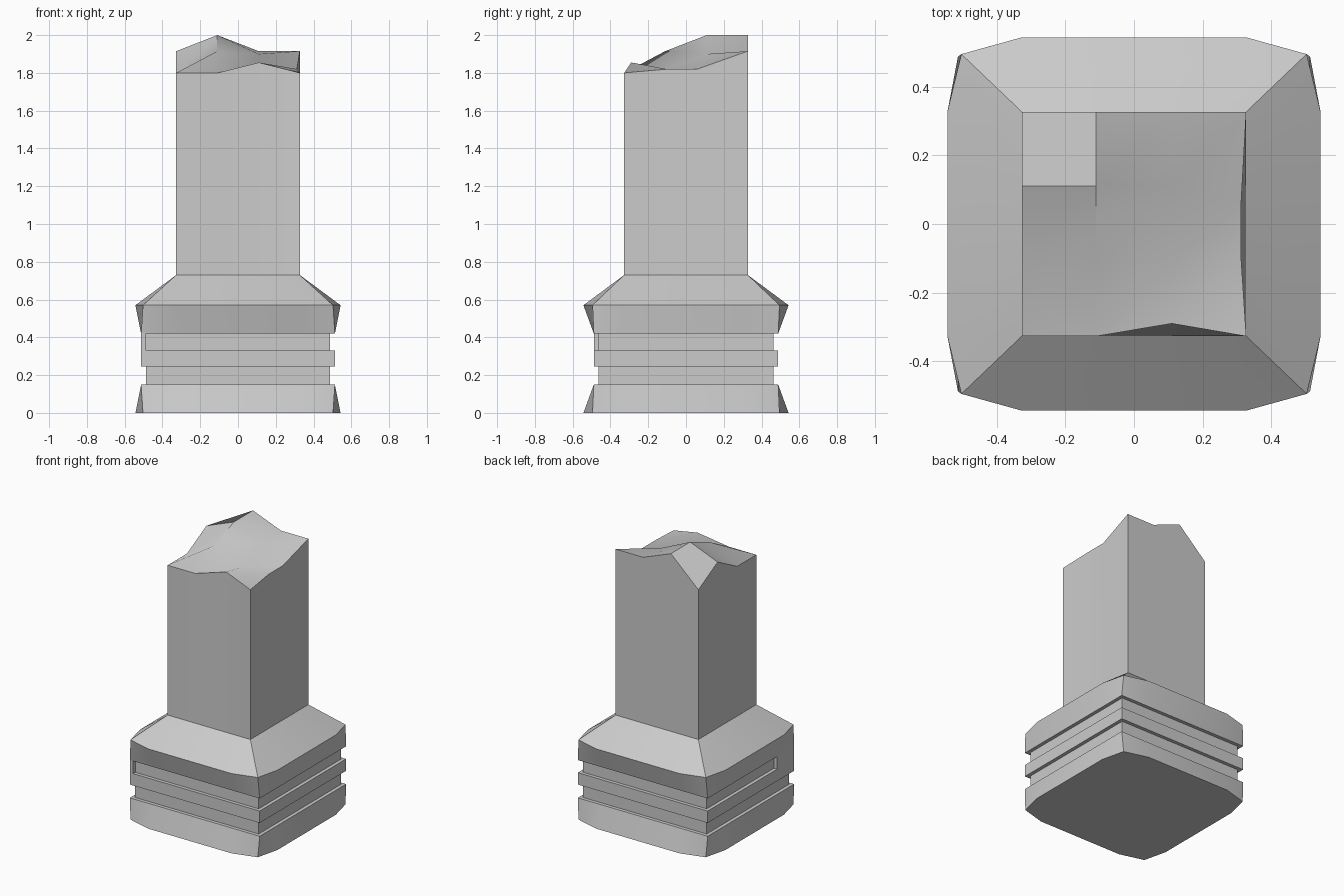
import bpy, bmesh

if "Cube" in bpy.data.objects:
    bpy.data.objects.remove(bpy.data.objects["Cube"])

S = 0.327          # half width of the shaft
T = 0.11           # inner grid line of the shaft


def ring(cx, cy, mx, my, t, z):
    """12-point outline: corners (cx, cy), side points pushed out to mx / my."""
    return [(-cx, -cy, z), (-t, -my, z), (t, -my, z),
            (cx, -cy, z), (mx, -t, z), (mx, t, z),
            (cx, cy, z), (t, my, z), (-t, my, z),
            (-cx, cy, z), (-mx, t, z), (-mx, -t, z)]


def bulged(z):
    return ring(0.503, 0.495, 0.543, 0.543, 0.33, z)


def square(x, y, z, t=0.33):
    return ring(x, y, x, y, t, z)


def finish(bm, name):
    bmesh.ops.recalc_face_normals(bm, faces=bm.faces)
    me = bpy.data.meshes.new(name)
    bm.to_mesh(me)
    bm.free()
    ob = bpy.data.objects.new(name, me)
    bpy.context.collection.objects.link(ob)
    bpy.ops.object.select_all(action='DESELECT')
    ob.select_set(True)
    bpy.context.view_layer.objects.active = ob
    bpy.ops.object.shade_smooth_by_angle(angle=0.52)
    return ob


# Base with two grooves, sloping shoulder, then the shaft
OUT, GRV = (0.513, 0.488), (0.488, 0.463)
rings = [bulged(0),
         square(*OUT, 0.15), square(*GRV, 0.15),
         square(*GRV, 0.245), square(*OUT, 0.245),
         square(*OUT, 0.33), square(*GRV, 0.33),
         square(*GRV, 0.42), square(*OUT, 0.42),
         bulged(0.57), square(S, S, 0.73, T)]

# Broken top: 4 x 4 grid of heights, front row first
heights = [[1.80, 1.80, 1.855, 1.80],
           [1.80, 1.915, 1.82, 1.82],
           [1.915, 2.00, 1.90, 1.82],
           [1.80, 2.00, 1.915, 1.915]]
moved = {(0, 2): (T, -0.29), (1, 3): (0.312, -0.10), (2, 3): (0.312, 0.06)}
line = [-S, -T, T, S]

bm = bmesh.new()
loops = [[bm.verts.new(p) for p in r] for r in rings]
grid = []
for j in range(4):
    row = []
    for i in range(4):
        x, y = moved.get((j, i), (line[i], line[j]))
        row.append(bm.verts.new((x, y, heights[j][i])))
    grid.append(row)
border = (grid[0][:3] + [grid[j][3] for j in range(3)]
          + grid[3][:0:-1] + [grid[j][0] for j in (3, 2, 1)])
loops.append(border)

bm.faces.new(loops[0][::-1])
for a, b in zip(loops, loops[1:]):
    for k in range(12):
        n = (k + 1) % 12
        bm.faces.new((a[k], a[n], b[n], b[k]))
for j in range(3):
    for i in range(3):
        bm.faces.new((grid[j][i], grid[j][i + 1],
                      grid[j + 1][i + 1], grid[j + 1][i]))
finish(bm, "broken_pillar")

# Block closing the upper groove at the front left corner
bm = bmesh.new()
bmesh.ops.create_cube(bm, size=1)
lo, hi = (-0.513, -0.488, 0.33), (-0.487, -0.295, 0.42)
for v in bm.verts:
    v.co = [lo[k] if v.co[k] < 0 else hi[k] for k in range(3)]
finish(bm, "groove_stop")
